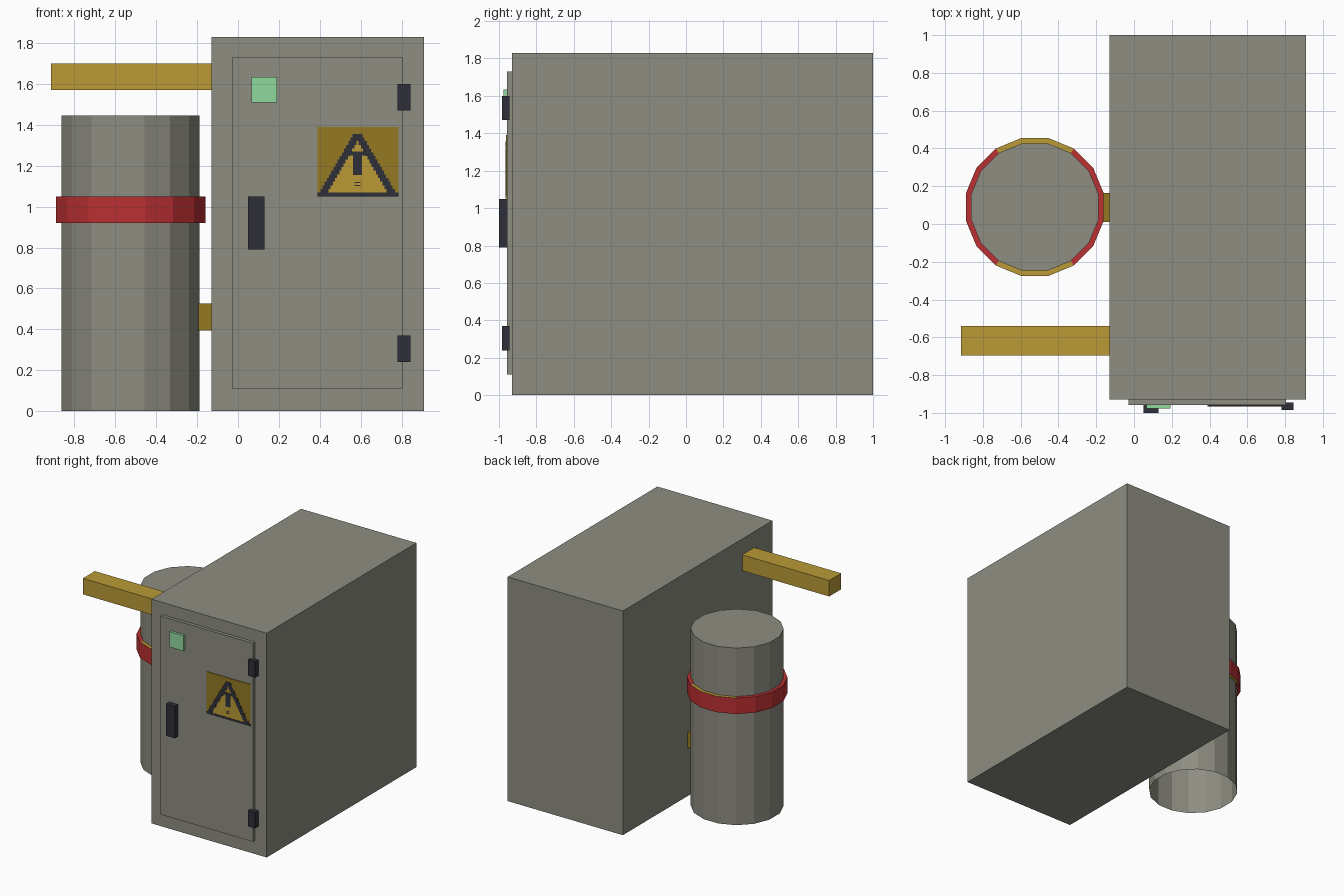
import bpy, bmesh, math
from mathutils import Matrix

cube = bpy.data.objects.get("Cube")
if cube:
    bpy.data.objects.remove(cube, do_unlink=True)


def material(name, rgb):
    lin = [((c / 255 + 0.055) / 1.055) ** 2.4 for c in rgb] + [1]
    m = bpy.data.materials.new(name)
    m.use_nodes = True
    m.diffuse_color = lin
    m.node_tree.nodes["Principled BSDF"].inputs["Base Color"].default_value = lin
    return m


GREY = material("warm grey", (142, 141, 130))
YELLOW = material("yellow", (186, 154, 54))
OCHRE = material("dark yellow", (147, 121, 34))
RED = material("red", (187, 48, 51))
GREEN = material("light green", (144, 217, 157))
BLACK = material("charcoal", (47, 47, 58))


def finish(name, bm, *mats):
    bmesh.ops.recalc_face_normals(bm, faces=bm.faces)
    mesh = bpy.data.meshes.new(name)
    bm.to_mesh(mesh)
    bm.free()
    for m in mats:
        mesh.materials.append(m)
    obj = bpy.data.objects.new(name, mesh)
    bpy.context.collection.objects.link(obj)
    return obj


def boxes(name, mat, *spans):
    """One object from boxes, each given as (x range, y range, z range)."""
    bm = bmesh.new()
    for span in spans:
        mid = [(a + b) / 2 for a, b in span]
        size = [b - a for a, b in span]
        mat4 = Matrix.Translation(mid) @ Matrix.Diagonal((*size, 1))
        bmesh.ops.create_cube(bm, size=1, matrix=mat4)
    return finish(name, bm, mat)


# Cabinet with its door and fittings
boxes("cabinet", GREY, ((-0.13, 0.91), (-0.93, 1.0), (0, 1.83)))
boxes("door", GREY, ((-0.03, 0.805), (-0.957, -0.93), (0.11, 1.73)))
boxes("door_handle", BLACK, ((0.05, 0.13), (-1.0, -0.95), (0.79, 1.05)))
boxes("indicator_light", GREEN, ((0.065, 0.192), (-0.977, -0.95), (1.51, 1.635)))
for name, z in (("lower_hinge", 0.24), ("upper_hinge", 1.47)):
    boxes(name, BLACK, ((0.78, 0.845), (-0.985, -0.945), (z, z + 0.13)))

# Pipes on the right side
boxes("upper_pipe", YELLOW, ((-0.915, -0.13), (-0.695, -0.54), (1.57, 1.70)))
boxes("lower_pipe", OCHRE, ((-0.195, -0.13), (0.01, 0.165), (0.395, 0.525)))

# Warning sign: backing plate, then a stepped triangle
CX = 0.585
boxes("sign_plate", OCHRE, ((0.39, 0.785), (-0.962, -0.957), (1.05, 1.39)))
FILL, INK, MARK = (-0.9635, -0.962), (-0.965, -0.962), (-0.966, -0.962)
rows, step = 16, 0.018
fill, ink = [], [((0.39, 0.785), INK, (1.05, 1.068))]
for i in range(rows):
    z = (1.068 + i * step, 1.068 + (i + 1) * step)
    half = 0.182 - 0.0105 * i
    inner = half - 0.04
    if inner > 0.005:
        fill.append(((CX - inner, CX + inner), FILL, z))
        ink += [((CX - half, CX - inner), INK, z), ((CX + inner, CX + half), INK, z)]
    else:
        ink.append(((CX - half, CX + half), INK, z))
boxes("sign_triangle_fill", YELLOW, *fill)
boxes("sign_triangle_outline", BLACK, *ink)
boxes("sign_mark", BLACK,
      ((CX - 0.022, CX + 0.022), MARK, (1.155, 1.27)),
      ((CX - 0.05, CX + 0.05), MARK, (1.25, 1.27)),
      ((CX - 0.015, CX + 0.015), MARK, (1.115, 1.12)),
      ((CX - 0.015, CX + 0.015), MARK, (1.1, 1.105)))

# Sixteen-sided tank, open underneath
SIDES, TX, TY, RADIUS = 16, -0.525, 0.09, 0.344


def ring(bm, radius, z):
    angles = [2 * math.pi * (k + 0.5) / SIDES for k in range(SIDES)]
    return [bm.verts.new((TX + radius * math.cos(a), TY + radius * math.sin(a), z))
            for a in angles]


def bridge(bm, a, b):
    return [bm.faces.new((a[k - 1], a[k], b[k], b[k - 1])) for k in range(SIDES)]


bm = bmesh.new()
top = ring(bm, RADIUS, 1.445)
bridge(bm, ring(bm, RADIUS, 0), top)
bm.faces.new(top)
finish("tank", bm, GREY)

# Band round the tank: red outside, rims yellow towards front and back
bm = bmesh.new()
low_in, low_out = ring(bm, RADIUS, 0.92), ring(bm, 0.372, 0.92)
high_out, high_in = ring(bm, 0.372, 1.05), ring(bm, RADIUS, 1.05)
bridge(bm, low_out, high_out)
for face in bridge(bm, low_in, low_out) + bridge(bm, high_out, high_in):
    mid = face.calc_center_median()
    if abs(mid.y - TY) > 1.4 * abs(mid.x - TX):
        face.material_index = 1
finish("tank_band", bm, RED, YELLOW)
